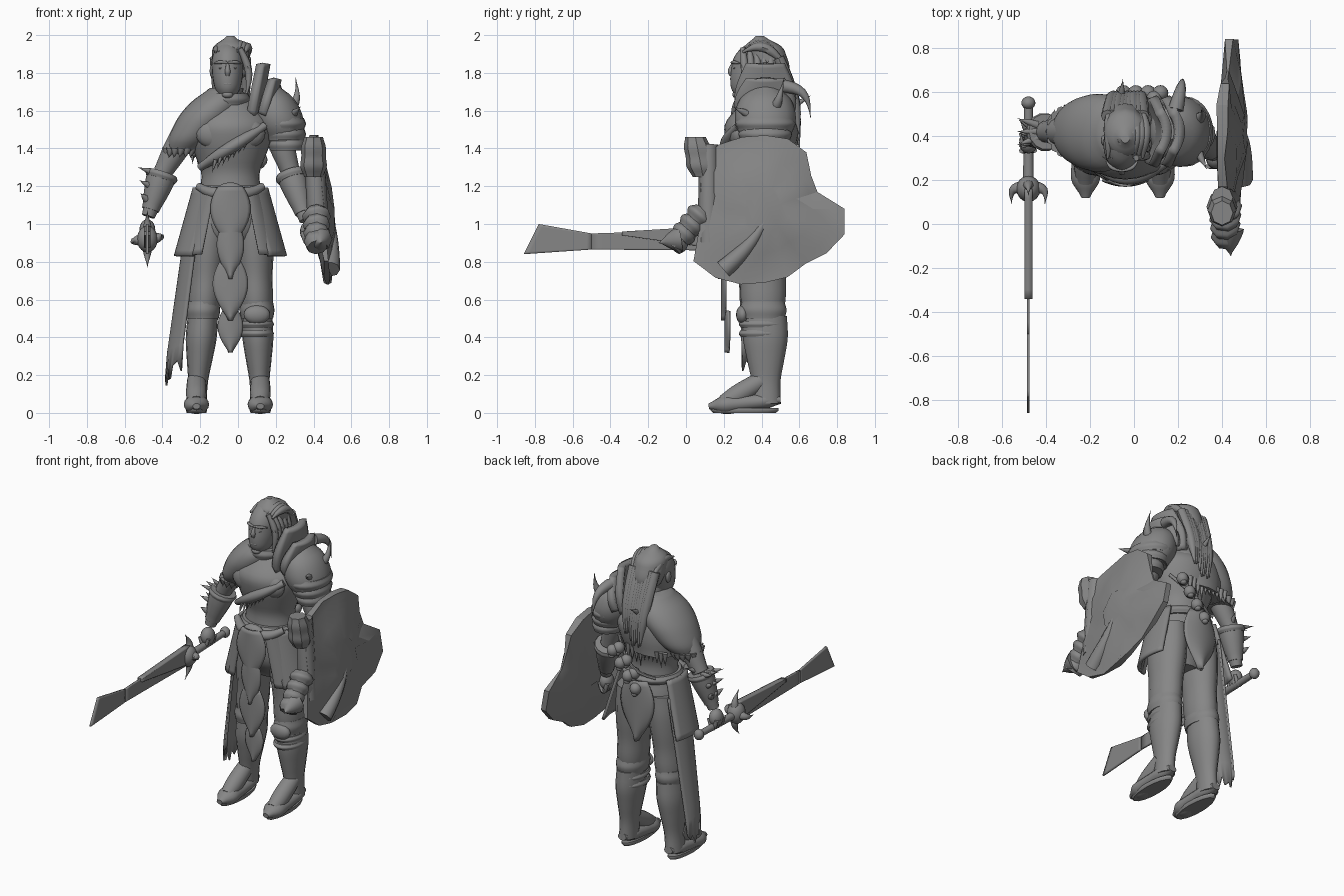
import bpy, bmesh, math, random
from mathutils import Vector

random.seed(4)
old_cube = bpy.data.objects.get("Cube")
if old_cube:
    bpy.data.objects.remove(old_cube)

grey = bpy.data.materials.new("plain_grey")
grey.use_nodes = True
grey.diffuse_color = (.24, .24, .24, 1)
grey.node_tree.nodes["Principled BSDF"].inputs["Base Color"].default_value = grey.diffuse_color


def point(x, y, z):
    return Vector((x, y, z))


def finish(name, bm, angle=45, thick=0):
    bmesh.ops.recalc_face_normals(bm, faces=bm.faces)
    mesh = bpy.data.meshes.new(name)
    bm.to_mesh(mesh)
    bm.free()
    obj = bpy.data.objects.new(name, mesh)
    bpy.context.collection.objects.link(obj)
    mesh.materials.append(grey)
    if thick:
        solid = obj.modifiers.new("thickness", 'SOLIDIFY')
        solid.thickness, solid.offset = thick, 0
    bpy.ops.object.select_all(action='DESELECT')
    obj.select_set(True)
    bpy.context.view_layer.objects.active = obj
    bpy.ops.object.shade_smooth_by_angle(angle=math.radians(angle))


def bridge(bm, loops, closed=True):
    for lower, upper in zip(loops, loops[1:]):
        for k in range(len(lower) - (not closed)):
            m = (k + 1) % len(lower)
            bm.faces.new((lower[k], lower[m], upper[m], upper[k]))


def blend(values, t):
    """Smooth curve through evenly spaced values, for t from 0 to 1."""
    last = len(values) - 1
    i = min(int(t * last), last - 1)
    f = t * last - i
    a, b, c, d = (values[min(max(i + k, 0), last)] for k in (-1, 0, 1, 2))
    return b + f / 2 * (c - a + f * (2 * a - 5 * b + 4 * c - d + f * (3 * (b - c) + d - a)))


def loft(name, start, end, widths, depth=1, bend=None, level=False, sides=16, angle=45):
    """Skin from start to end; widths are evenly spaced radii, bend bows the path."""
    start, end, bend = Vector(start), Vector(end), Vector(bend or (0, 0, 0))
    chord = (end - start).normalized()
    up = Vector((0, 1, 0)) if abs(chord.z) > .8 else Vector((0, 0, 1))
    steps = 3 * len(widths)
    bm = bmesh.new()
    loops = []
    for i in range(steps + 1):
        t = i / steps
        centre = start.lerp(end, t) + bend * math.sin(math.pi * t)
        tangent = (end - start + bend * math.pi * math.cos(math.pi * t)).normalized()
        u = Vector((1, 0, 0)) if level else tangent.cross(up).normalized()
        v = Vector((0, 1, 0)) if level else u.cross(tangent)
        r = max(blend(widths, t), .001)
        turns = [math.tau * k / sides for k in range(sides)]
        loops.append([bm.verts.new(centre + r * (u * math.cos(a) + v * depth * math.sin(a))) for a in turns])
    bridge(bm, loops)
    bm.faces.new(loops[0])
    bm.faces.new(loops[-1])
    finish(name, bm, angle)


def spike(name, base, tip, radius, bend=None):
    loft(name, base, tip, (radius, radius * .6, 0), bend=bend, sides=8)


def band(name, centre, width, depth, height):
    half = Vector((0, 0, height / 2))
    loft(name, centre - half, centre + half, (width * .92, width, width * .92), depth, level=True, sides=24)


def ball(name, centre, size):
    bm = bmesh.new()
    bmesh.ops.create_uvsphere(bm, u_segments=16, v_segments=10, radius=1)
    bmesh.ops.scale(bm, vec=size, verts=bm.verts)
    bmesh.ops.translate(bm, vec=centre, verts=bm.verts)
    finish(name, bm)


def sheet(name, corners, bulge=(0, 0, 0), thick=.012, ragged=0, shape=lambda t: 1, cells=12):
    """Curved panel on corners top-left, top-right, bottom-left, bottom-right."""
    top_left, top_right, low_left, low_right = map(Vector, corners)
    bm = bmesh.new()
    grid = []
    for i in range(cells + 1):
        t = i / cells
        left, right = top_left.lerp(low_left, t), top_right.lerp(low_right, t)
        middle, half = (left + right) / 2, (right - left) / 2 * shape(t)
        across = [2 * k / cells - 1 for k in range(cells + 1)]
        grid.append([bm.verts.new(middle + half * s + Vector(bulge) * (1 - s * s)) for s in across])
    for vert in grid[-1]:
        vert.co.z -= random.uniform(0, ragged)
    bridge(bm, grid, closed=False)
    finish(name, bm, thick=thick)


# Landmarks of the pose
MID = -.04
waist, neck = point(MID, .4, 1.18), point(MID, .4, 1.7)
left_shoulder, left_elbow, left_wrist = point(.19, .42, 1.54), point(.28, .41, 1.27), point(.36, .32, 1.02)
right_shoulder, right_elbow, right_wrist = point(-.27, .42, 1.5), point(-.4, .42, 1.27), point(-.475, .39, 1.04)
right_hand, left_hand = point(-.48, .37, .97), point(.37, .3, .96)

# Torso, neck and belt
loft("torso", (MID, .4, 1.1), neck, (.17, .16, .155, .185, .215, .22, .15, .07), .88, level=True, sides=28)
loft("pelvis", (MID, .41, .84), waist, (.1, .18, .19, .165), .85, level=True)
loft("neck", (MID, .41, 1.58), (-.05, .38, 1.78), (.08, .06, .06), 1.1)
band("belt", waist, .19, .92, .05)
ball("belt_buckle", (MID, .22, 1.18), (.07, .035, .04))
for side in (-1, 1):
    ball("chest_muscle", (MID + side * .085, .275, 1.48), (.1, .05, .08))
    loft("belt_roll", (MID, .21, 1.19), (MID + side * .17, .29, 1.2), (.02, .03, .02), bend=(0, -.02, -.03))

# Head with face
FACE = -.055
loft("head", (FACE, .32, 1.66), (FACE, .39, 1.98), (.035, .065, .078, .083, .083, .065, .02), 1.4, level=True, sides=24)
loft("nose", (FACE, .25, 1.85), (FACE, .24, 1.785), (.008, .011, .015, .01), bend=(0, -.008, 0))
ball("mouth", (FACE, .245, 1.74), (.026, .01, .009))
ball("chin", (FACE, .27, 1.685), (.03, .025, .02))
for side in (-1, 1):
    loft("brow", (FACE, .242, 1.855), (FACE + side * .07, .285, 1.85), (.006, .009, .004), bend=(side * .01, -.008, .004))
    ball("eye", (FACE + side * .034, .256, 1.825), (.014, .006, .005))
    ball("ear", (FACE + side * .083, .38, 1.81), (.012, .025, .035))

# Swept hair rounding over the head, side braids and long mane
loft("hair_cap", (MID, .46, 1.78), (MID, .39, 1.995), (.08, .096, .098, .088, .02), 1.1, level=True)
for k in range(9):
    x = -.12 + .02 * k
    arch = .075 - abs(x + .02) * .35
    loft("hair_lock", (x, .3, 1.91), (x, .52, 1.85), (.006, .022, .025, .01), bend=(.01, 0, arch), sides=8)
    loft("mane", (x, .49, 1.88), (x * .7, .6, random.uniform(1.4, 1.5)), (.03, .03, .026, .004), bend=(0, .02, 0), sides=8)
for k in range(5):
    y = .3 + .035 * k
    loft("side_braid", (.01, y, 1.93), (.045, y, 1.69), (.014, .02, .017, .006), bend=(.028, .01, 0), sides=8)

# Hide mantle over the right shoulder, with fringe and sash
loft("hide_mantle", (-.3, .42, 1.37), (-.06, .41, 1.72), (.075, .12, .142, .15, .135, .09), 1.18, level=True, sides=26)
loft("back_hide", (-.1, .48, 1.36), (MID, .45, 1.67), (.15, .18, .18, .1), .7, level=True)
band("collar_roll", neck - point(.02, .01, .04), .125, 1.05, .06)
for k in range(16):
    turn = math.tau * k / 16
    rim = point(-.3 + .08 * math.cos(turn), .42 + .1 * math.sin(turn), 1.4)
    spike("mantle_fringe", rim, rim - point(.01, 0, .05), .022)
for k in range(10):
    rim = point(-.24 + .03 * k, .56, 1.4)
    spike("back_fringe", rim, rim - point(0, 0, random.uniform(.07, .13)), .016)
loft("chest_sash", (.14, .28, 1.52), (-.2, .29, 1.3), (.025, .04, .04, .025), .8, bend=(0, -.065, 0))
for k in range(7):
    knot = point(.05 - .028 * k, .21, 1.46 - .02 * k)
    spike("sash_fringe", knot, knot - point(.02, 0, .07), .011)

# Layered left pauldron, standing collars and horns
loft("pauldron", (.24, .42, 1.44), (.165, .42, 1.75), (.1, .13, .132, .105, .03), 1.2, level=True, angle=30)
for k in range(3):
    band("pauldron_lame", point(.232 + .014 * k, .42, 1.53 - .055 * k), .128 - .014 * k, 1.25, .06)
for x, top in ((.095, 1.85), (.155, 1.77)):
    sheet("standing_collar", [(x - .03, .28, 1.58), (x - .03, .56, 1.58), (x + .02, .33, top), (x + .02, .51, top)],
          (.035, 0, 0), .045, shape=lambda t: 1 + .3 * math.sin(math.pi * t))
spike("shoulder_horn", (.25, .46, 1.6), (.305, .52, 1.775), .035, (.03, 0, -.03))
spike("rear_horn", (.19, .52, 1.73), (.22, .66, 1.56), .035, (.01, .035, .04))
spike("front_horn", (.29, .33, 1.58), (.33, .25, 1.62), .022)
spike("back_thorn", (-.06, .56, 1.62), (-.05, .66, 1.68), .02)

# Arms, bracers and hands
for tag, shoulder, elbow, wrist, hand in (("left", left_shoulder, left_elbow, left_wrist, left_hand),
                                          ("right", right_shoulder, right_elbow, right_wrist, right_hand)):
    loft(tag + "_upper_arm", shoulder, elbow, (.07, .066, .05))
    loft(tag + "_forearm", elbow, wrist, (.05, .055, .035))
    loft(tag + "_bracer", elbow, elbow.lerp(wrist, .85), (.08, .073, .06, .046), sides=14)
    loft(tag + "_bracer_cuff", elbow, elbow.lerp(wrist, .15), (.082, .088, .08), sides=14)
    ball(tag + "_palm", hand, (.042, .05, .055))
    for k in range(4):
        knuckle = hand + point(-.03, .024 * k - .036, 0)
        loft(tag + "_finger", knuckle, knuckle + point(.06, 0, 0), (.013, .014, .01), bend=(0, 0, -.06), sides=8)
for t in (0, .3, .6):
    root = right_elbow.lerp(right_wrist, t)
    for dy in (-.06, 0, .06):
        spike("bracer_spike", root + point(-.04, dy / 2, 0), root + point(-.13 + t * .1, dy, .03), .02)
spike("elbow_spike", right_elbow, right_elbow + point(.04, .1, .05), .025)

# Sword pointing forward from the right hand
SWORD = -.48
sheet("blade_base", [(SWORD, .15, .97), (SWORD, .15, .86), (SWORD, -.5, .95), (SWORD, -.5, .865)])
sheet("blade_flare", [(SWORD, -.5, .95), (SWORD, -.5, .865), (SWORD, -.78, 1), (SWORD, -.86, .84)])
sheet("blade_spine", [(SWORD, .16, .99), (SWORD, .16, .87), (SWORD, -.34, .96), (SWORD, -.34, .94)], thick=.036)
loft("sword_grip", (SWORD, .55, .925), (SWORD, .15, .915), (.02, .022, .025))
ball("sword_pommel", (SWORD, .55, .925), (.032, .03, .035))
hub = point(SWORD, .16, .92)
ball("guard_hub", hub, (.055, .06, .07))
for side in (-1, 1):
    spike("guard_prong", hub, hub + point(side * .075, -.07, side * .02), .035, (side * .03, .03, 0))
    spike("guard_claw", hub, hub + point(0, -.03, side * .15), .034, (0, .03, 0))

# Cracked slab shield: jagged outline lofted into a faceted dome
reach = (.42, .29, .3, .37, .39, .39, .4, .42, .42, .36, .34, .37, .47, .45, .42, .39, .38, .36, .4, .44)
layers = [(s, -.05 + .035 * s) for s in (.3, .7, 1)] + [(s, .085 - .07 * s) for s in (1, .85, .6, .3)]
bm = bmesh.new()
loops = []
for scale, dome in layers:
    loop = []
    for k, r in enumerate(reach):
        turn = math.tau * k / len(reach)
        y, z = scale * r * math.cos(turn), scale * r * math.sin(turn)
        loop.append(bm.verts.new((.435 - z * .09 + dome + random.uniform(-.013, .013), .42 + y, 1.08 + z)))
    loops.append(loop)
bridge(bm, loops)
bm.faces.new(loops[0])
bm.faces.new(loops[-1])
finish("shield_slab", bm, angle=25)
spike("shield_ridge", (.49, .2, .76), (.485, .47, 1.14), .05, (.01, .03, -.02))

# Wrapped ends along the shield's front edge
loft("edge_beam", (.4, .12, 1.42), (.43, .12, .9), (.05, .055, .055), sides=8)
loft("upper_edge_block", (.4, .09, 1.25), (.4, .05, 1.46), (.05, .07, .065, .065, .05), 1.1, level=True, sides=8, angle=25)
for k in range(4):
    wrap = point(.415, .07 - .04 * k, 1.04 - .045 * k)
    slant = point(-.005, .025, .028)
    loft("edge_wrap", wrap + slant, wrap - slant, (.055, .078 - .004 * k, .055), sides=8)
spike("edge_point", (.43, -.03, .92), (.44, -.145, .9), .07)

# Legs and boots
for tag, hip, foot in (("right", -.145, -.22), ("left", .08, .118)):
    top, ankle = point(hip, .41, 1.08), point(foot, .425, .05)
    knee = ankle.lerp(top, .45)
    loft(tag + "_trouser", knee - point(0, .01, .03), top, (.075, .088, .09, .1, .105, .1), 1.35, level=True)
    loft(tag + "_boot", ankle, knee, (.053, .053, .068, .082, .08), 1.45, level=True)
    loft(tag + "_foot", (foot, .5, .07), (foot, .12, .035), (.03, .055, .06, .064, .064, .02), .75)
    loft(tag + "_instep", (foot, .4, .17), (foot, .2, .05), (.05, .054, .054, .045))
    loft(tag + "_sole", (foot, .31, 0), (foot, .31, .025), (.052, .056, .056), 3.2, level=True)
    band(tag + "_trouser_cuff", knee + point(0, -.01, .03), .092, 1.35, .09)

# Left knee guard
for k in range(2):
    band("knee_strap", point(.1, .405, .47 - .05 * k), .09, 1.4, .035)
ball("knee_guard", (.1, .3, .52), (.07, .035, .05))

# Hip skirts, front leaf plates and rear flap
for side in (-1, 1):
    def hem(out, y, z):
        return point(MID + side * out, y, z)
    sheet("hip_flap", [hem(.1, .24, 1.19), hem(.17, .5, 1.19), hem(.2, .25, .83), hem(.27, .54, .83)], (side * .05, -.03, 0), .018)
    sheet("hip_front_flap", [hem(.08, .22, 1.19), hem(.17, .33, 1.19), hem(.15, .23, .84), hem(.28, .36, .83)], (0, -.03, 0), .015)
for name, top, low, half, y, puff in (("front_plate_lowest", .54, .32, .065, .23, -.02), ("front_plate_low", .8, .49, .092, .21, -.02),
                                      ("front_plate_mid", 1, .71, .07, .2, -.025), ("front_plate_top", 1.2, .88, .105, .2, -.025),
                                      ("rear_flap", 1.18, .78, .12, .56, .03)):
    sheet(name, [(MID + s * half, y, z) for z in (top, low) for s in (-1, 1)], (0, puff, 0),
          shape=lambda t: max(.08, math.sin(math.pi * (.2 + .8 * t))))

# Torn cloth hanging beside the right leg
sheet("torn_cloth", [(-.2, .27, 1.08), (-.23, .52, 1.08), (-.3, .3, .3), (-.36, .5, .22)], (-.045, 0, 0), ragged=.1)

# Trophy beads hung across the back of the waist
loft("bead_cord", (.14, .5, 1.4), (-.15, .53, 1.2), (.01, .01), bend=(0, .06, -.04), sides=8)
for k in range(7):
    bead = point(.12 - .028 * k, .595 - .025 * (k % 2), 1.34 - .035 * k + .05 * (k % 2))
    ball("trophy_bead", bead, (.036, .036, .038))
    ball("trophy_jaw", bead + point(0, .01, -.03), (.02, .02, .016))
